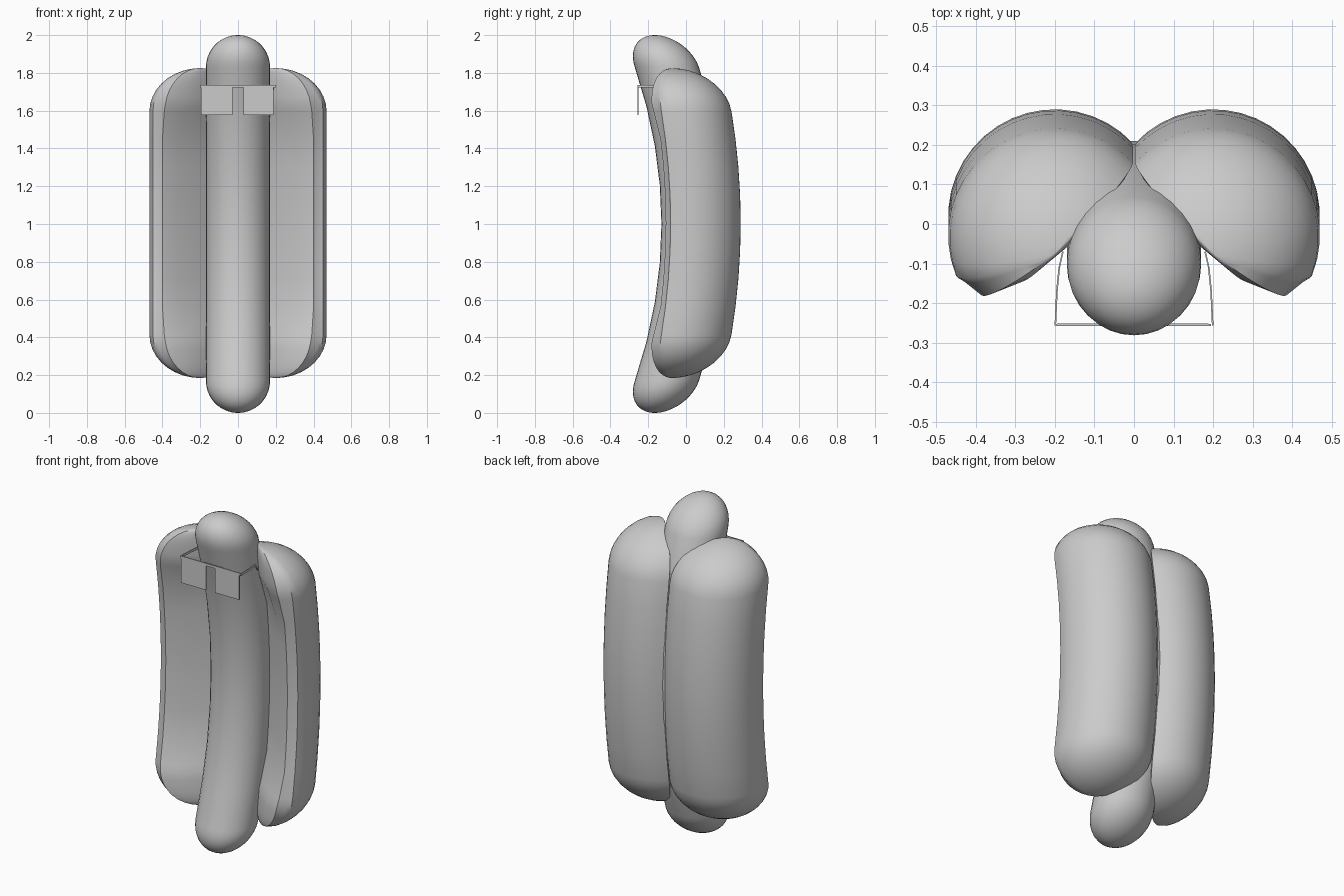
import bpy, bmesh, math

if "Cube" in bpy.data.objects:
    bpy.data.objects.remove(bpy.data.objects["Cube"])

grey = bpy.data.materials.new("plain grey")
grey.diffuse_color = (0.6, 0.6, 0.6, 1)
grey.use_nodes = True
grey.node_tree.nodes["Principled BSDF"].inputs["Base Color"].default_value = grey.diffuse_color


def finish(name, bm, smooth=True, angle=40):
    bmesh.ops.recalc_face_normals(bm, faces=bm.faces)
    me = bpy.data.meshes.new(name)
    bm.to_mesh(me)
    bm.free()
    ob = bpy.data.objects.new(name, me)
    bpy.context.collection.objects.link(ob)
    me.materials.append(grey)
    if smooth:
        bpy.ops.object.select_all(action='DESELECT')
        ob.select_set(True)
        bpy.context.view_layer.objects.active = ob
        bpy.ops.object.shade_smooth_by_angle(angle=math.radians(angle))
    return ob


def loft(rings, bottom, top):
    """Skin a stack of closed rings and close both ends at a point."""
    bm = bmesh.new()
    vs = [[bm.verts.new(p) for p in r] for r in rings]
    n = len(vs[0])
    for a, b in zip(vs, vs[1:]):
        for i in range(n):
            j = (i + 1) % n
            bm.faces.new((a[i], a[j], b[j], b[i]))
    for tip, ring in ((bottom, vs[0]), (top, vs[-1])):
        t = bm.verts.new(tip)
        for i in range(n):
            bm.faces.new((t, ring[i], ring[(i + 1) % n]))
    return bm


def stations(half, cap, body):
    """Heights (about the middle) and scale of each ring of a capsule."""
    up = [(half - cap + cap * math.sin(a), math.cos(a))
          for a in (math.radians(d) for d in (10, 20, 30, 40, 50, 60, 70, 79, 86))]
    h = half - cap
    mid = [(-h + 2 * h * i / body, 1) for i in range(body + 1)]
    return [(-z, s) for z, s in reversed(up)] + mid + up


# Sausage: capsule bowed towards the back in the middle
def sausage_y(d):
    return 0.04 - 0.205 * d * d


R = 0.17
rings = [[(R * s * math.cos(i * math.tau / 32),
           sausage_y(d) + R * s * math.sin(i * math.tau / 32), 1 + d)
          for i in range(32)] for d, s in stations(1.0, R, 8)]
finish("sausage", loft(rings, (0, sausage_y(1), 0), (0, sausage_y(1), 2)))

# Bun halves: half-round section with a softly folded inner face
CX, CY, BR = 0.2, 0.02, 0.27
outer = [(BR * math.cos(math.radians(a)), BR * math.sin(math.radians(a)), 0)
         for a in [137 - 159 * i / 18 for i in range(19)]]
inner = [(0.235, -0.105, .3), (0.20, -0.127, .7), (0.11, -0.08, 1),
         (-0.04, 0.045, 1), (-0.18, 0.155, 0)]
for side, name in ((1, "bun_right"), (-1, "bun_left")):
    rings = []
    for d, s in stations(0.82, 0.23, 8):
        push = 0.03 * min(1, max(0, (abs(d) - 0.5) / 0.12))
        bow = -0.14 * d * d
        rings.append([(side * (CX + s * (x - push * w * 0.6)),
                       CY + bow + s * (y - push * w), 1.005 + d)
                      for x, y, w in outer + inner])
    ye = CY - 0.14 * 0.82 ** 2
    finish(name, loft(rings, (side * CX, ye, 0.185), (side * CX, ye, 1.825)))


# Glasses: thin lenses, bridge and folded-back arms
def box(bm, lo, hi):
    v = bmesh.ops.create_cube(bm, size=1)["verts"]
    for p in v:
        p.co = [(a + b) / 2 + c * (b - a) for a, b, c in zip(lo, hi, p.co)]


bm = bmesh.new()
for x0, x1 in ((-0.195, -0.03), (0.03, 0.188)):
    box(bm, (x0, -0.257, 1.577), (x1, -0.252, 1.737))
finish("lenses", bm, False)
bm = bmesh.new()
box(bm, (-0.198, -0.258, 1.722), (0.195, -0.253, 1.737))
finish("bridge", bm, False)

arm = [(0.197, -0.257), (0.193, -0.17), (0.187, -0.11), (0.178, -0.07)]
drop = [0, 0, 0, 0.045]
for side, name in ((1, "arm_right"), (-1, "arm_left")):
    bm = bmesh.new()
    rows = []
    for (x, y), dz in zip(arm, drop):
        rows.append([bm.verts.new((side * (x + ox), y, 1.73 - dz + oz))
                     for ox, oz in ((0, 0.006), (0.004, 0.006), (0.004, -0.008), (0, -0.008))])
    for a, b in zip(rows, rows[1:]):
        for i in range(4):
            j = (i + 1) % 4
            bm.faces.new((a[i], a[j], b[j], b[i]))
    bm.faces.new(rows[0])
    bm.faces.new(rows[-1])
    finish(name, bm, False)
